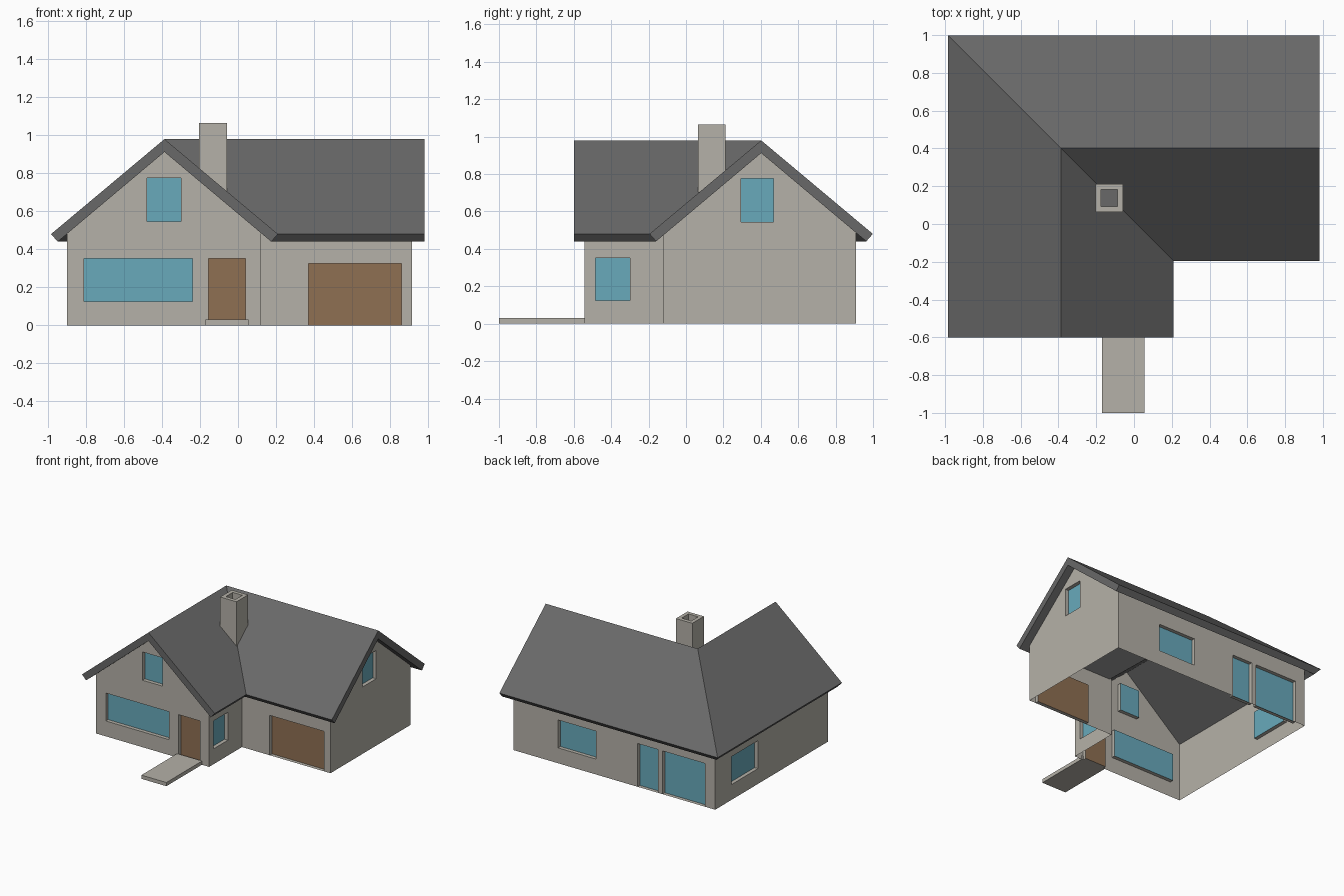
import bpy, bmesh
from mathutils import Vector

if "Cube" in bpy.data.objects:
    bpy.data.objects.remove(bpy.data.objects["Cube"])

def material(name, rgb):
    m = bpy.data.materials.new(name)
    m.diffuse_color = (*rgb, 1)
    m.use_nodes = True
    m.node_tree.nodes["Principled BSDF"].inputs["Base Color"].default_value = m.diffuse_color
    return m

WALL = material("wall_plaster", (0.462, 0.440, 0.392))
ROOF = material("roof_grey", (0.14, 0.14, 0.14))
GLASS = material("window_blue", (0.140, 0.400, 0.500))
WOOD = material("door_brown", (0.275, 0.160, 0.086))

def make_object(name, bm, mats):
    me = bpy.data.meshes.new(name)
    bm.to_mesh(me)
    bm.free()
    for m in mats:
        me.materials.append(m)
    ob = bpy.data.objects.new(name, me)
    bpy.context.collection.objects.link(ob)
    return ob

UP = Vector((0, 0, 1))
RECESS = 0.03

def wall(name, u, dist, outline, openings=()):
    """Sheet wall along u, dist outward; openings are (a0, a1, z0, z1, material slot)."""
    u = Vector(u)
    n = u.cross(UP)
    def pos(a, z, depth=0):
        return u * a + n * (dist - depth) + UP * z
    bm = bmesh.new()
    bm.faces.new([bm.verts.new(pos(a, z)) for a, z in outline])
    # cut the sheet along the edges of every opening
    for a0, a1, z0, z1, _ in openings:
        for p, d in ((pos(a0, 0), u), (pos(a1, 0), u), (pos(0, z0), UP), (pos(0, z1), UP)):
            bmesh.ops.bisect_plane(bm, geom=bm.verts[:] + bm.edges[:] + bm.faces[:],
                                   plane_co=p, plane_no=d, dist=1e-5)
    def inside(f):
        c = f.calc_center_median()
        return any(a0 < c.dot(u) < a1 and z0 < c.z < z1 for a0, a1, z0, z1, _ in openings)
    bmesh.ops.delete(bm, geom=[f for f in bm.faces if inside(f)], context='FACES')
    # recessed panes with their reveals
    for a0, a1, z0, z1, slot in openings:
        loop = [(a0, z0), (a1, z0), (a1, z1), (a0, z1)]
        rim = [bm.verts.new(pos(a, z)) for a, z in loop]
        back = [bm.verts.new(pos(a, z, RECESS)) for a, z in loop]
        bm.faces.new(back).material_index = slot
        for i in range(4):
            j = (i + 1) % 4
            bm.faces.new((rim[i], rim[j], back[j], back[i]))
    return make_object(name, bm, [WALL, GLASS, WOOD])

def box(name, lo, hi, mat):
    bm = bmesh.new()
    bmesh.ops.create_cube(bm, size=1)
    for v in bm.verts:
        v.co = [(l + h) / 2 + c * (h - l) for c, l, h in zip(v.co, lo, hi)]
    return bm

def rect(a0, a1, h):
    return [(a0, 0), (a1, 0), (a1, h), (a0, h)]

def gable(a0, a1, ridge, h0, h1):
    return [(a0, 0), (a1, 0), (a1, h1), (ridge, 0.925), (a0, h0)]

# Walls
RX, RY = -0.387, 0.402          # ridge positions
G, W = 1, 2                     # glass and wood slots
LOW = (0.125, 0.352, G)         # heights of ground floor windows
HIGH = (0.545, 0.775, G)        # heights of gable windows
F, R, B, L = (1, 0, 0), (0, 1, 0), (-1, 0, 0), (0, -1, 0)
wall("front_gable_wall", F, 0.543, gable(-0.9, 0.12, RX, 0.495, 0.5),
     [(-0.81, -0.24, *LOW), (-0.48, -0.30, *HIGH), (-0.155, 0.04, 0, 0.352, W)])
wall("inner_side_wall", R, 0.12, rect(-0.543, -0.12, 0.5), [(-0.485, -0.30, *LOW)])
wall("garage_wall", F, 0.12, rect(0.12, 0.917, 0.49), [(0.37, 0.86, 0, 0.325, W)])
wall("right_gable_wall", R, 0.917, gable(-0.12, 0.91, RY, 0.49, 0.5), [(0.295, 0.468, *HIGH)])
wall("back_wall", B, 0.91, rect(-0.917, 0.9, 0.5),
     [(-0.515, -0.175, *LOW), (0.20, 0.385, 0, 0.352, G), (0.425, 0.81, 0, 0.352, G)])
wall("left_wall", L, 0.9, rect(-0.91, 0.543, 0.495), [(-0.70, -0.36, *LOW)])

# Roof: one gable profile swept round the L with a mitred corner
profile = [(-0.597, 0.48), (0, 0.98), (0.597, 0.48), (0.562, 0.44), (0, 0.912), (-0.562, 0.44)]
bm = bmesh.new()
rings = [[bm.verts.new(p) for p in ring] for ring in (
    [(RX + t, -0.6, z) for t, z in profile],
    [(RX + t, RY - t, z) for t, z in profile],
    [(0.982, RY - t, z) for t, z in profile])]
for r, s in zip(rings, rings[1:]):
    for i in range(6):
        j = (i + 1) % 6
        bm.faces.new((r[i], r[j], s[j], s[i]))
for r in (rings[0], rings[2]):   # each gable end as two bargeboards
    bm.faces.new((r[0], r[1], r[4], r[5]))
    bm.faces.new((r[1], r[2], r[3], r[4]))
bmesh.ops.recalc_face_normals(bm, faces=bm.faces[:])
make_object("roof", bm, [ROOF])

# Chimney with a dark flue sunk into its top
bm = box("chimney", (-0.205, 0.063, 0.66), (-0.058, 0.212, 1.065), WALL)
top = max(bm.faces, key=lambda f: f.calc_center_median().z)
bmesh.ops.inset_individual(bm, faces=[top], thickness=0.043)
flue = bmesh.ops.extrude_discrete_faces(bm, faces=[top])["faces"][0]
for v in flue.verts:
    v.co.z -= 0.1
flue.material_index = 1
make_object("chimney", bm, [WALL, ROOF])

# Front path
make_object("front_path", box("front_path", (-0.17, -1.0, 0), (0.055, -0.54, 0.03), WALL), [WALL])
